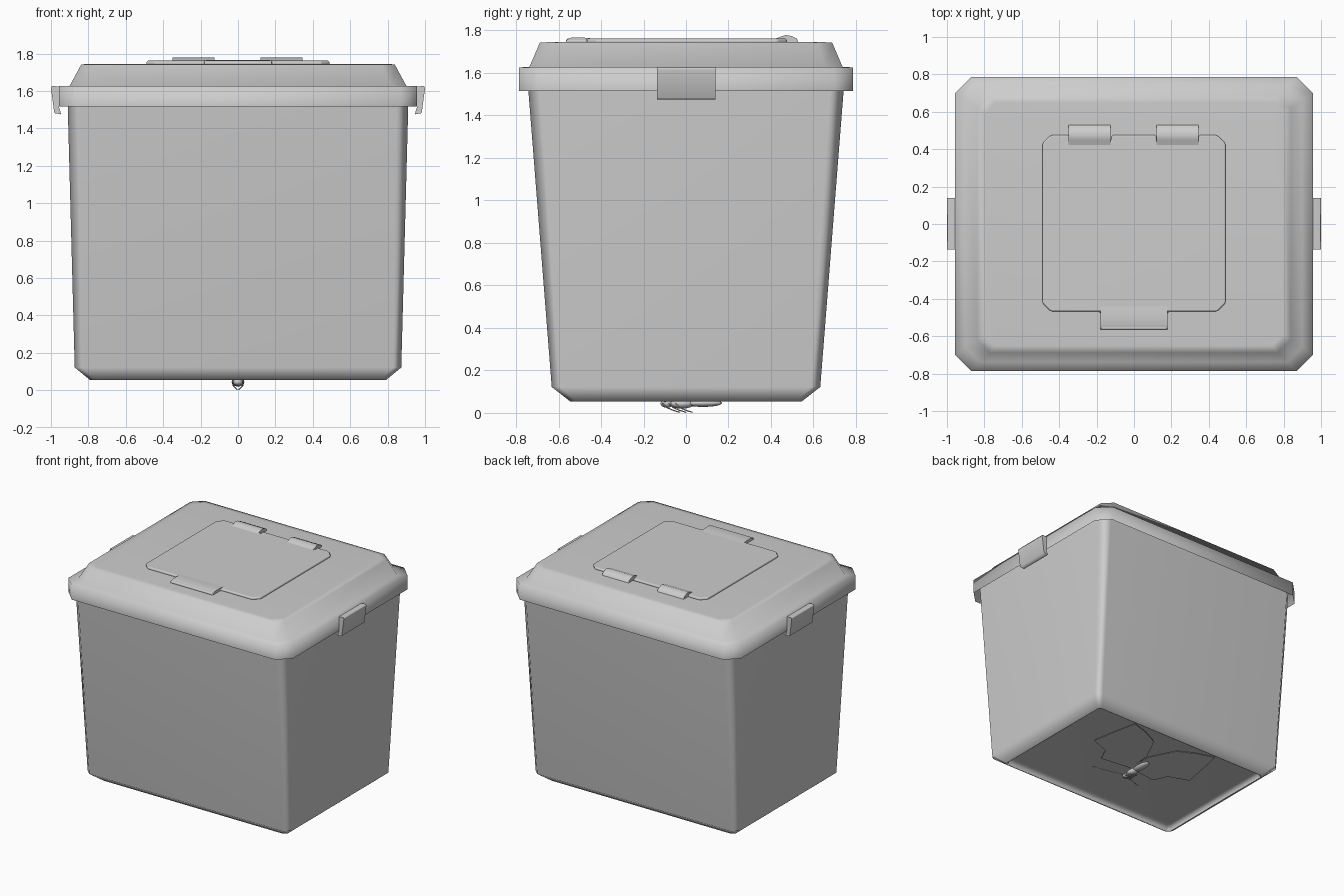
import bpy, bmesh, math

if "Cube" in bpy.data.objects:
    bpy.data.objects.remove(bpy.data.objects["Cube"])

grey = bpy.data.materials.new("light grey plastic")
grey.diffuse_color = (0.61, 0.61, 0.61, 1)
grey.use_nodes = True
grey.node_tree.nodes["Principled BSDF"].inputs["Base Color"].default_value = grey.diffuse_color


def link(name, data):
    data.materials.append(grey)
    ob = bpy.data.objects.new(name, data)
    bpy.context.collection.objects.link(ob)
    return ob


def finish(name, bm, angle=40, weighted=True, bevel=0):
    """Turn a bmesh into an object, smooth except at edges over the angle."""
    for f in bm.faces:
        f.smooth = True
    for e in bm.edges:
        e.smooth = len(e.link_faces) == 2 and e.calc_face_angle(0) < math.radians(angle)
    me = bpy.data.meshes.new(name)
    bm.to_mesh(me)
    bm.free()
    ob = link(name, me)
    if bevel:
        bv = ob.modifiers.new("bevel", 'BEVEL')
        bv.width = bevel
        bv.segments = 1
    if weighted:
        ob.modifiers.new("weighted normals", 'WEIGHTED_NORMAL').keep_sharp = True
    return ob


def cut_rect(hx, hy, c):
    """Rectangle outline with cut corners, anticlockwise."""
    return [(hx, hy - c), (hx - c, hy), (c - hx, hy), (-hx, hy - c),
            (-hx, c - hy), (c - hx, -hy), (hx - c, -hy), (hx, c - hy)]


def loft(name, rings, angle, weighted=True, top=True, bottom=False):
    """Stack cut-corner rectangles (z, half x, half y, corner cut)."""
    bm = bmesh.new()
    loops = [[bm.verts.new((x, y, z)) for x, y in cut_rect(hx, hy, c)]
             for z, hx, hy, c in rings]
    for a, b in zip(loops, loops[1:]):
        for i in range(8):
            j = (i + 1) % 8
            bm.faces.new((a[i], a[j], b[j], b[i]))
    if top:
        bm.faces.new(loops[-1])
    if bottom:
        bm.faces.new(loops[0][::-1])
    return finish(name, bm, angle, weighted)


def prism(name, pts, offset, angle=40, bevel=0, weighted=True):
    """Extrude a closed 3D outline along an offset."""
    bm = bmesh.new()
    face = bm.faces.new([bm.verts.new(p) for p in pts])
    new = bmesh.ops.extrude_face_region(bm, geom=[face], use_keep_orig=True)["geom"]
    bmesh.ops.translate(bm, vec=offset, verts=[v for v in new if isinstance(v, bmesh.types.BMVert)])
    bmesh.ops.recalc_face_normals(bm, faces=bm.faces)
    return finish(name, bm, angle, weighted, bevel)


def wire(name, pts, radius):
    """Thin round wire through the points."""
    cu = bpy.data.curves.new(name, 'CURVE')
    cu.dimensions = '3D'
    cu.bevel_depth = radius
    cu.bevel_resolution = 1
    sp = cu.splines.new('POLY')
    sp.points.add(len(pts) - 1)
    for p, co in zip(sp.points, pts):
        p.co = (*co, 1)
    link(name, cu)


# recessed floor, inner lip, bevelled foot and tapered wall up into the lid rim
loft("bin_body", [(0.12, 0.78, 0.535, 0.02), (0.056, 0.78, 0.535, 0.02),
                  (0.054, 0.79, 0.545, 0.025), (0.122, 0.873, 0.632, 0.045),
                  (1.62, 0.913, 0.75, 0.065)], 70, top=False, bottom=True)

# lid shell: rim band, ledge, sloped sides and flat top
loft("lid", [(1.516, 0.958, 0.787, 0.09), (1.626, 0.958, 0.787, 0.09),
             (1.628, 0.90, 0.737, 0.08), (1.742, 0.838, 0.688, 0.07),
             (1.745, 0.80, 0.65, 0.06)], 180, weighted=False)

# raised hatch panel with a pull tab at the front and hinge notches at the back
c = 0.045
half = [(0.18, -0.565), (0.18, -0.467), (0.49 - c, -0.467), (0.49, -0.467 + c),
        (0.49, 0.475 - c), (0.49 - c, 0.475), (0.345, 0.475), (0.345, 0.445),
        (0.12, 0.445), (0.12, 0.475)]
outline = half + [(-x, y) for x, y in reversed(half)]
prism("hatch", [(x, y, 1.735) for x, y in outline], (0, 0, 0.027), 100, 0.008)

# low hump on the pull tab
tab = [(-0.565, 1.74), (-0.563, 1.755), (-0.54, 1.766), (-0.48, 1.766), (-0.43, 1.761), (-0.43, 1.74)]
prism("pull_tab", [(-0.18, y, z) for y, z in tab], (0.36, 0, 0), 60)

# two hatch hinges
hinge = [(0.42, 1.74), (0.42, 1.761), (0.45, 1.772), (0.47, 1.779), (0.495, 1.774),
         (0.522, 1.762), (0.53, 1.74)]
for side, x in (("left", -0.35), ("right", 0.12)):
    prism(side + "_hinge", [(x, y, z) for y, z in hinge], (0.225, 0, 0), 60)

# side clips hooked over the rim
clip = [(0.93, 1.622), (0.995, 1.627), (1.0, 1.615), (0.982, 1.482),
        (0.945, 1.475), (0.958, 1.516)]
for side, s in (("left", -1), ("right", 1)):
    prism(side + "_clip", [(s * x, -0.137, z) for x, z in clip], (0, 0.275, 0), 80)


# butterfly under the floor: body, wings, feelers and legs
def blob(name, y, z, size):
    bm = bmesh.new()
    bmesh.ops.create_uvsphere(bm, u_segments=12, v_segments=8, radius=1)
    bmesh.ops.scale(bm, vec=size, verts=bm.verts)
    bmesh.ops.translate(bm, vec=(0, y, z), verts=bm.verts)
    finish(name, bm, 60)


blob("butterfly_abdomen", 0.08, 0.046, (0.032, 0.09, 0.018))
blob("butterfly_thorax", -0.02, 0.044, (0.034, 0.06, 0.024))
blob("butterfly_head", -0.09, 0.044, (0.026, 0.03, 0.020))
wing = [(0.0, 0.02), (0.01, 0.16), (0.11, 0.36), (0.25, 0.43), (0.385, 0.47),
        (0.42, 0.30), (0.46, 0.09), (0.30, 0.03), (0.25, -0.08), (0.0, -0.05)]
for side, s in (("left", -1), ("right", 1)):
    prism(side + "_wing", [(s * x, y, 0.1) for x, y in wing], (0, 0, -0.005))
    wire(side + "_feeler", [(s * 0.015, -0.09, 0.05), (s * 0.08, -0.14, 0.07),
                            (s * 0.15, -0.18, 0.085), (s * 0.22, -0.22, 0.1)], 0.002)
    for i in range(3):
        y = -0.08 + 0.03 * i
        wire(f"{side}_leg_{i + 1}", [(s * 0.028, y - 0.03, 0.045), (s * 0.026, y - 0.01, 0.025),
                                     (s * 0.014, y + 0.02, 0.012), (s * 0.004, y + 0.05, 0.003)], 0.003)
